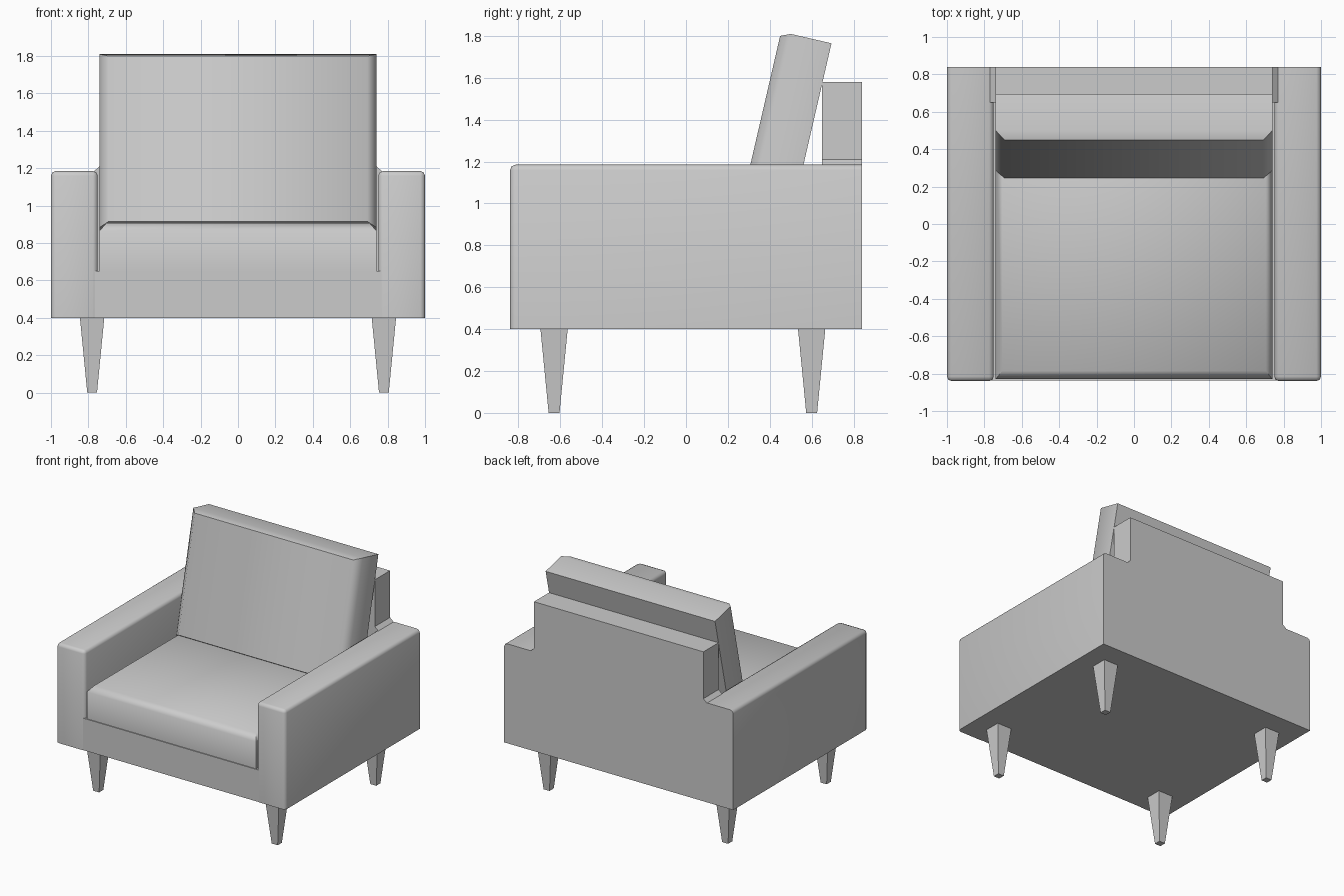
import bpy, bmesh
from math import radians, sqrt
from mathutils import Matrix, Vector

if "Cube" in bpy.data.objects:
    bpy.data.objects.remove(bpy.data.objects["Cube"])


def make_object(name, bm, smooth=True):
    bmesh.ops.recalc_face_normals(bm, faces=bm.faces)
    mesh = bpy.data.meshes.new(name)
    bm.to_mesh(mesh)
    bm.free()
    ob = bpy.data.objects.new(name, mesh)
    bpy.context.collection.objects.link(ob)
    if smooth:
        bpy.ops.object.select_all(action='DESELECT')
        bpy.context.view_layer.objects.active = ob
        ob.select_set(True)
        bpy.ops.object.shade_smooth_by_angle(angle=radians(50))
    return ob


def box(lo, hi):
    bm = bmesh.new()
    lo, hi = Vector(lo), Vector(hi)
    size = Matrix.Diagonal((*(hi - lo), 1))
    bmesh.ops.create_cube(bm, size=1, matrix=Matrix.Translation((lo + hi) / 2) @ size)
    return bm


def cushion(name, width, depth, height, crown, inset_x, inset_y, matrix):
    # block with a raised, inset face on its local +z side
    rings = [(width / 2, depth / 2, 0), (width / 2, depth / 2, height),
             (width / 2 - inset_x, depth / 2 - inset_y, height + crown)]
    bm = bmesh.new()
    loops = [[bm.verts.new((sx * x, sy * y, z))
              for sx, sy in ((-1, -1), (1, -1), (1, 1), (-1, 1))] for x, y, z in rings]
    for a, b in zip(loops, loops[1:]):
        for i in range(4):
            j = (i + 1) % 4
            bm.faces.new((a[i], a[j], b[j], b[i]))
    bm.faces.new(loops[0])
    bm.faces.new(loops[-1])
    bm.transform(matrix)
    return make_object(name, bm)


# Arms: softened on the top and front edges only
for name, side in (("left_arm", -1), ("right_arm", 1)):
    x0, x1 = sorted((0.75 * side, side))
    bm = box((x0, -0.84, 0.4), (x1, 0.84, 1.185))
    edges = []
    for e in bm.edges:
        mid = (e.verts[0].co + e.verts[1].co) / 2
        if mid.y < 0.83 and mid.z > 0.41:
            edges.append(e)
    bmesh.ops.bevel(bm, geom=edges, offset=0.025, segments=2, profile=0.5, affect='EDGES')
    make_object(name, bm)

# Base rail and floor between the arms
make_object("seat_base", box((-0.77, -0.837, 0.4), (0.77, 0.7, 0.652)), smooth=False)

# Back panel: flares where it meets the arms
half = [(0.775, 0.4), (0.775, 1.18), (0.74, 1.21), (0.74, 1.58)]
outline = half + [(-x, z) for x, z in reversed(half)]
bm = bmesh.new()
face = bm.faces.new([bm.verts.new((x, 0.65, z)) for x, z in outline])
new = bmesh.ops.extrude_face_region(bm, geom=[face], use_keep_orig=True)["geom"]
bmesh.ops.translate(bm, vec=(0, 0.19, 0), verts=[v for v in new if isinstance(v, bmesh.types.BMVert)])
make_object("back_panel", bm, smooth=False)

# Cushions
cushion("seat_cushion", 1.48, 1.48, 0.213, 0.042, 0.036, 0.045,
        Matrix.Translation((0, -0.09, 0.652)))
tilt = Matrix.Rotation(radians(77), 4, 'X')
cushion("back_cushion", 1.48, 0.95, 0.2, 0.047, 0.048, 0.021,
        Matrix.Translation((0, 0.393, 1.347)) @ tilt @ Matrix.Translation((0, 0, -0.2)))

# Tapered square legs
for row, y in (("front", -0.63), ("back", 0.6)):
    for side, x in (("left", -0.78), ("right", 0.78)):
        bm = bmesh.new()
        bmesh.ops.create_cone(bm, cap_ends=True, segments=4, radius1=0.026 * sqrt(2),
                              radius2=0.065 * sqrt(2), depth=0.4,
                              matrix=Matrix.Translation((x, y, 0.2)) @ Matrix.Rotation(radians(45), 4, 'Z'))
        make_object(f"{row}_{side}_leg", bm, smooth=False)
